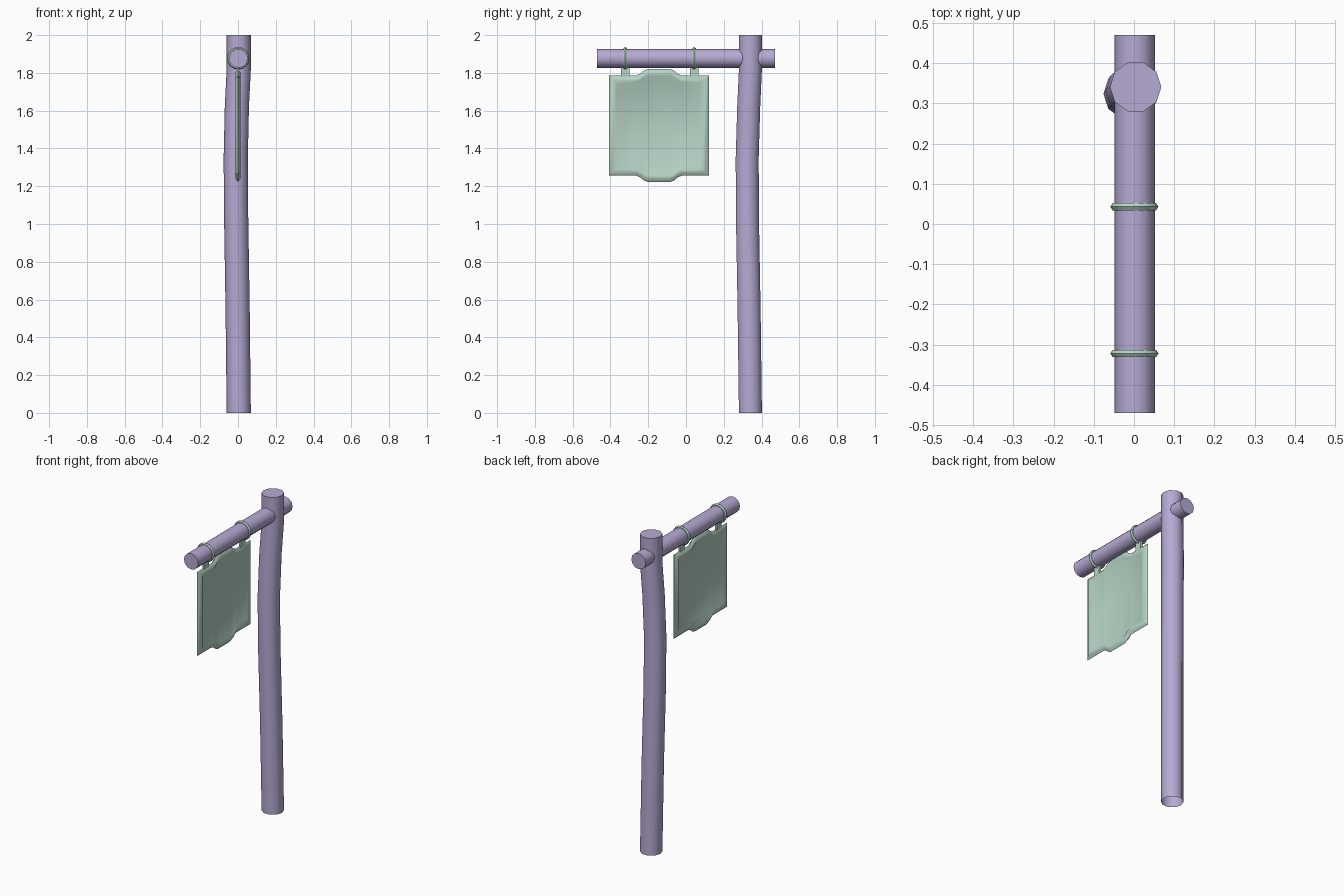
import bpy, bmesh, math
from mathutils import Matrix, Vector

cube = bpy.data.objects.get("Cube")
if cube:
    bpy.data.objects.remove(cube)


def material(name, colour):
    m = bpy.data.materials.new(name)
    m.use_nodes = True
    m.diffuse_color = colour
    m.node_tree.nodes["Principled BSDF"].inputs["Base Color"].default_value = colour
    return m


purple = material("pale purple wood", (0.47, 0.40, 0.65, 1))
green = material("pale green metal", (0.47, 0.65, 0.55, 1))


def finish(name, bm, mat, angle=50):
    bmesh.ops.recalc_face_normals(bm, faces=bm.faces)
    mesh = bpy.data.meshes.new(name)
    bm.to_mesh(mesh)
    bm.free()
    mesh.materials.append(mat)
    ob = bpy.data.objects.new(name, mesh)
    bpy.context.collection.objects.link(ob)
    bpy.ops.object.select_all(action='DESELECT')
    bpy.context.view_layer.objects.active = ob
    ob.select_set(True)
    bpy.ops.object.shade_smooth_by_angle(angle=math.radians(angle))
    return ob


def bridge(bm, a, b):
    n = len(a)
    for i in range(n):
        bm.faces.new((a[i], a[(i + 1) % n], b[(i + 1) % n], b[i]))


# Post: stacked rings following a slight bend, open underneath
bm = bmesh.new()
rings = []
for x, y, z in [(0.004, 0.341, 0), (-0.002, 0.334, 0.55), (-0.01, 0.325, 1.05),
                (-0.012, 0.324, 1.35), (-0.006, 0.332, 1.62), (0.004, 0.341, 1.82),
                (0.004, 0.341, 2)]:
    rings.append([bm.verts.new((x + 0.064 * math.cos(i * math.tau / 10),
                                y + 0.064 * math.sin(i * math.tau / 10), z))
                  for i in range(10)])
for a, b in zip(rings, rings[1:]):
    bridge(bm, a, b)
bm.faces.new(rings[-1])
finish("post", bm, purple)

# Crossbeam through the post
BEAM_Z = 1.877
bm = bmesh.new()
bmesh.ops.create_cone(bm, cap_ends=True, segments=12, radius1=0.05, radius2=0.05, depth=0.94,
                      matrix=Matrix.Translation((0.002, 0, BEAM_Z)) @ Matrix.Rotation(math.pi / 2, 4, 'X'))
finish("crossbeam", bm, purple)

# Hanging rings and the tabs that join them to the sign
for side, y in (("front", -0.322), ("back", 0.043)):
    bm = bmesh.new()
    loops = []
    for dr, dy in ((-0.007, -0.009), (0.003, -0.009), (0.009, 0), (0.003, 0.009), (-0.007, 0.009)):
        r = 0.051 + dr
        loops.append([bm.verts.new((0.001 + r * math.sin(i * math.tau / 16), y + dy,
                                    BEAM_Z + r * math.cos(i * math.tau / 16)))
                      for i in range(16)])
    for a, b in zip(loops, loops[1:] + loops[:1]):
        bridge(bm, a, b)
    finish(side + "_ring", bm, green)

    bm = bmesh.new()
    bmesh.ops.create_cube(bm, size=1, matrix=Matrix.Translation((0, y, 1.796))
                          @ Matrix.Diagonal((0.012, 0.046, 0.066, 1)))
    finish(side + "_tab", bm, green, 30)

# Sign: an outline with a raised rim around a recessed panel on both faces
SIGN_Y, SIGN_Z, HALF = -0.143, 1.521, 0.265


def outline(inset):
    w = HALF - inset
    top = [(-w, w)]
    for i in range(13):
        t = -1 + i / 6
        lift = 0.034 * min(1, (1 - abs(t)) * 2)
        ease = lift * lift * (3 - 2 * lift / 0.034) / 0.034
        top.append((t * 0.12, w + ease))
    top.append((w, w))
    return top + [(-y, -z) for y, z in top]


bm = bmesh.new()


def loop(inset, x):
    return [bm.verts.new((x, SIGN_Y + y, SIGN_Z + z)) for y, z in outline(inset)]


edge = loop(0, 0)
for s in (1, -1):
    prev = edge
    for inset, x in ((0.018, 0.013), (0.032, 0.014), (0.045, 0.007)):
        cur = loop(inset, s * x)
        bridge(bm, prev, cur)
        prev = cur
    bm.faces.new(prev)
finish("sign_board", bm, green, 35)
